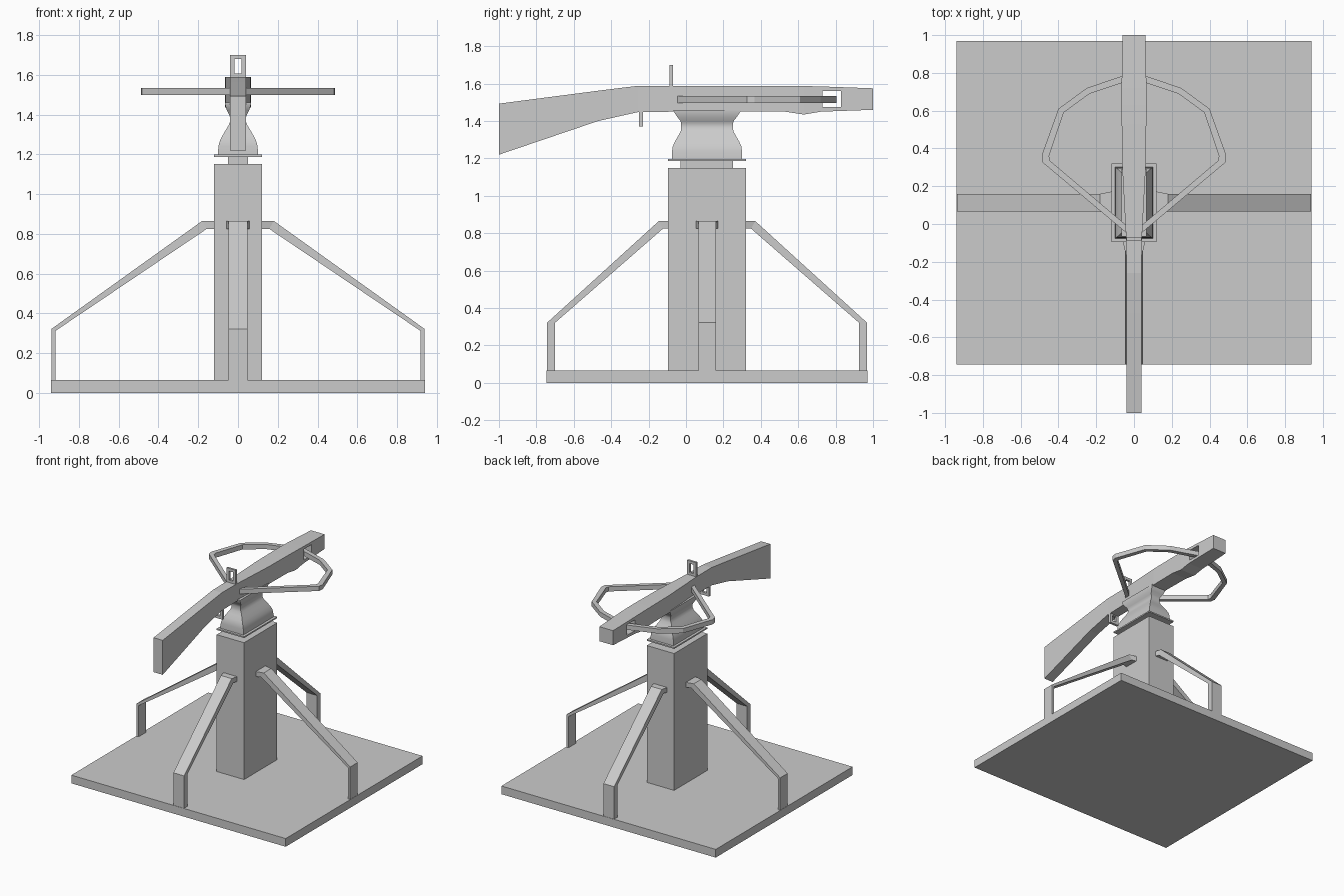
import bpy, bmesh, math
from mathutils import Matrix

if "Cube" in bpy.data.objects:
    bpy.data.objects.remove(bpy.data.objects["Cube"])

CY = 0.1125  # centre of the column along y


def finish(name, bm):
    bmesh.ops.recalc_face_normals(bm, faces=bm.faces)
    me = bpy.data.meshes.new(name)
    bm.to_mesh(me)
    bm.free()
    ob = bpy.data.objects.new(name, me)
    bpy.context.collection.objects.link(ob)
    return ob


def loft(name, rings):
    """Skin equal-length rings of points and cap both ends."""
    bm = bmesh.new()
    rows = [[bm.verts.new(p) for p in r] for r in rings]
    n = len(rows[0])
    for a, b in zip(rows, rows[1:]):
        for i in range(n):
            bm.faces.new((a[i], a[(i + 1) % n], b[(i + 1) % n], b[i]))
    bm.faces.new(rows[0])
    bm.faces.new(rows[-1])
    return finish(name, bm)


def rect_z(hx, y0, y1, z):
    return [(-hx, y0, z), (hx, y0, z), (hx, y1, z), (-hx, y1, z)]


def box(name, hx, y0, y1, z0, z1):
    return loft(name, [rect_z(hx, y0, y1, z) for z in (z0, z1)])


def cut(ob, cutter):
    cutter.hide_render = True
    cutter.hide_set(True)
    m = ob.modifiers.new("cut", 'BOOLEAN')
    m.operation = 'DIFFERENCE'
    m.solver = 'EXACT'
    m.object = cutter


# base, column and turntable
box("base_plate", 0.94, -0.745, 0.97, 0, 0.065)
box("column", 0.12, -0.095, 0.32, 0.065, 1.15)
box("swivel_neck", 0.05, -0.03, 0.25, 1.15, 1.19)
box("swivel_flange", 0.12, -0.095, 0.32, 1.187, 1.198)

# curved pedestal: z, half x, half y
pedestal = [(1.198, .100, .188), (1.24, .099, .187), (1.265, .092, .183),
            (1.29, .080, .172), (1.32, .063, .155), (1.345, .048, .141),
            (1.365, .039, .138), (1.385, .039, .138), (1.40, .045, .142),
            (1.42, .056, .158), (1.45, .065, .178), (1.46, .065, .178)]
ped = loft("pedestal", [rect_z(hx, CY - hy, CY + hy, z) for z, hx, hy in pedestal])
bpy.context.view_layer.objects.active = ped
ped.select_set(True)
bpy.ops.object.shade_smooth_by_angle(angle=math.radians(35))


# braces: outer and inner path as distance from the column centre and height
def brace(name, angle, outer, inner):
    rings = []
    for i, ((ro, zo), (ri, zi)) in enumerate(zip(outer, inner)):
        w = 0.06 if i == 0 else 0.047
        rings.append([(ro, -w, zo), (ro, w, zo), (ri, w, zi), (ri, -w, zi)])
    ob = loft(name, rings)
    ob.data.transform(Matrix.Translation((0, CY, 0)) @ Matrix.Rotation(angle, 4, 'Z'))


side_o = [(.115, .865), (.18, .865), (.938, .322), (.938, .06)]
side_i = [(.115, .825), (.157, .825), (.918, .312), (.918, .06)]
end_o = [(.202, .865), (.258, .865), (.855, .322), (.855, .06)]
end_i = [(.202, .825), (.235, .825), (.812, .322), (.812, .06)]
brace("right_brace", 0, side_o, side_i)
brace("left_brace", math.pi, side_o, side_i)
brace("back_brace", math.pi / 2, end_o, end_i)
brace("front_brace", -math.pi / 2, end_o, end_i)

# stock: y, half width, bottom, top
stock = [(-1, .040, 1.22, 1.493), (-.47, .040, 1.40, 1.562),
         (-.26, .040, 1.447, 1.588), (-.07, .042, 1.45, 1.588),
         (.30, .062, 1.45, 1.588), (.53, .065, 1.45, 1.588),
         (.63, .066, 1.435, 1.587), (.72, .066, 1.45, 1.585),
         (1, .060, 1.46, 1.575)]
body = loft("stock", [[(-w, y, b), (w, y, b), (w, y, t), (-w, y, t)]
                      for y, w, b, t in stock])
cut(body, box("bow_slot_cutter", 0.2, 0.73, 0.83, 1.475, 1.56))

# bow and string: closed flat loop, mirrored about x = 0
outer = [(.025, -.06), (.483, .325), (.488, .365), (.40, .61), (.25, .72), (0, .805)]
inner = [(.025, -.02), (.445, .335), (.45, .36), (.372, .59), (.235, .69), (0, .768)]
for side, sx in (("right", 1), ("left", -1)):
    loft(side + "_bow_and_string",
         [[(sx * ox, oy, 1.497), (sx * ox, oy, 1.534),
           (sx * ix, iy, 1.534), (sx * ix, iy, 1.497)]
          for (ox, oy), (ix, iy) in zip(outer, inner)])


# rear sight and trigger guard: closed rectangular frames
def frame(name, y0, y1, z0, z1, hx, t):
    o = [(-hx, z0), (hx, z0), (hx, z1), (-hx, z1)]
    i = [(-hx + t, z0 + t), (hx - t, z0 + t), (hx - t, z1 - t), (-hx + t, z1 - t)]
    bm = bmesh.new()
    rows = [[bm.verts.new((x, y, z)) for x, z in p]
            for p, y in ((o, y0), (o, y1), (i, y1), (i, y0))]
    for k in range(4):
        a, b = rows[k], rows[(k + 1) % 4]
        for j in range(4):
            bm.faces.new((a[j], a[(j + 1) % 4], b[(j + 1) % 4], b[j]))
    finish(name, bm)


frame("rear_sight", -.087, -.07, 1.585, 1.70, .04, .022)
frame("trigger_guard", -.25, -.23, 1.37, 1.46, .04, .022)
